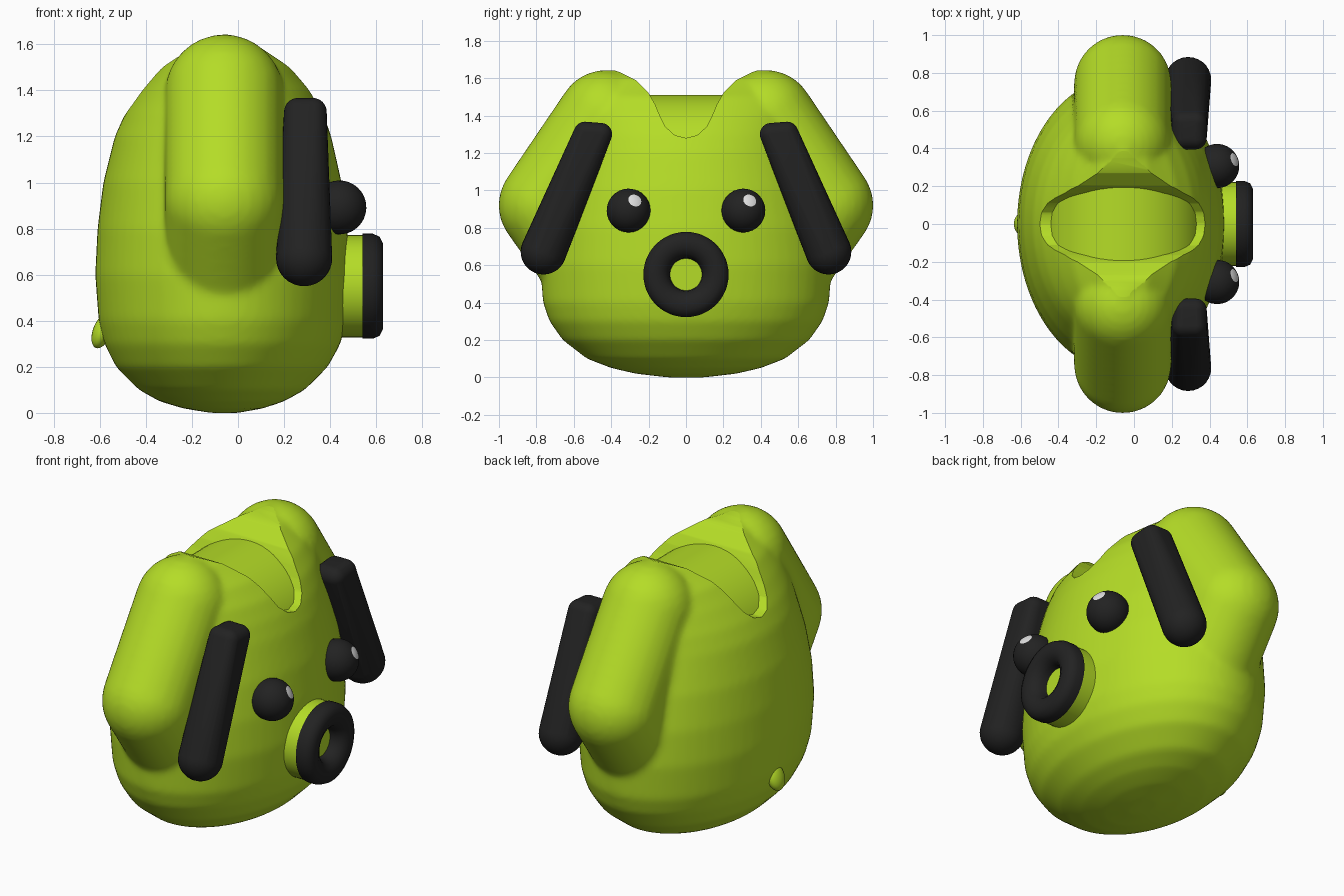
import bpy, bmesh
from math import cos, sin, pi, radians
from mathutils import Matrix, Vector

cube = bpy.data.objects.get("Cube")
if cube:
    bpy.data.objects.remove(cube)


def material(name, colour):
    mat = bpy.data.materials.new(name)
    mat.use_nodes = True
    rgba = (*colour, 1)
    mat.diffuse_color = rgba
    mat.node_tree.nodes["Principled BSDF"].inputs["Base Color"].default_value = rgba
    return mat


LIME = material("lime green", (0.46, 0.72, 0.02))
BLACK = material("soft black", (0.016, 0.016, 0.016))
WHITE = material("white", (0.75, 0.75, 0.75))


def finish(name, bm, *mats, angle=40):
    bmesh.ops.recalc_face_normals(bm, faces=bm.faces)
    mesh = bpy.data.meshes.new(name)
    bm.to_mesh(mesh)
    bm.free()
    for mat in mats:
        mesh.materials.append(mat)
    mesh.shade_smooth()
    mesh.set_sharp_from_angle(angle=radians(angle))
    obj = bpy.data.objects.new(name, mesh)
    bpy.context.collection.objects.link(obj)
    return obj


def skin_rings(bm, rings):
    """Bridge equal point rings and close both ends."""
    rows = [[bm.verts.new(p) for p in ring] for ring in rings]
    n = len(rows[0])
    for a, b in zip(rows, rows[1:]):
        for i in range(n):
            j = (i + 1) % n
            bm.faces.new((a[i], a[j], b[j], b[i]))
    bm.faces.new(rows[0])
    bm.faces.new(rows[-1])


def sphere_hull(balls):
    """Convex hull around balls given as (x, y, z, radius)."""
    bm = bmesh.new()
    for x, y, z, r in balls:
        bmesh.ops.create_uvsphere(bm, u_segments=28, v_segments=16, radius=r,
                                  matrix=Matrix.Translation((x, y, z)))
    bmesh.ops.delete(bm, geom=bm.faces[:], context='FACES_ONLY')
    bmesh.ops.delete(bm, geom=bm.edges[:], context='EDGES_FACES') if bm.edges else None
    if not bm.verts:
        return sphere_hull_points(balls)
    hull = bmesh.ops.convex_hull(bm, input=bm.verts[:])
    loose = [v for v in bm.verts if not v.link_faces]
    bmesh.ops.delete(bm, geom=loose, context='VERTS')
    return bm


def sphere_hull_points(balls):
    bm = bmesh.new()
    for x, y, z, r in balls:
        for i in range(1, 16):
            t = pi * i / 16
            for k in range(28):
                a = 2 * pi * k / 28
                bm.verts.new((x + r * sin(t) * cos(a), y + r * sin(t) * sin(a), z + r * cos(t)))
    bmesh.ops.convex_hull(bm, input=bm.verts[:])
    loose = [v for v in bm.verts if not v.link_faces]
    bmesh.ops.delete(bm, geom=loose, context='VERTS')
    return bm


# Body: oval sections as (height, back x, front x, half width)
SECTIONS = [
    (0.0, -0.12, 0.0, 0.1), (0.02, -0.24, 0.11, 0.27), (0.05, -0.34, 0.2, 0.4),
    (0.1, -0.43, 0.29, 0.53), (0.2, -0.53, 0.39, 0.66), (0.3, -0.58, 0.445, 0.73),
    (0.4, -0.605, 0.47, 0.765), (0.6, -0.62, 0.485, 0.78), (0.8, -0.61, 0.475, 0.765),
    (1.0, -0.585, 0.45, 0.72), (1.2, -0.535, 0.405, 0.66), (1.3, -0.49, 0.37, 0.64),
    (1.4, -0.425, 0.32, 0.62), (1.5, -0.345, 0.24, 0.59), (1.6, -0.2, 0.1, 0.53),
    (1.645, -0.08, -0.03, 0.45)]
rings = []
for z, back, front, half in SECTIONS:
    cx, rx = (back + front) / 2, (front - back) / 2
    rings.append([(cx + rx * cos(2 * pi * i / 64), half * sin(2 * pi * i / 64), z)
                  for i in range(64)])
bm = bmesh.new()
skin_rings(bm, rings)

# Folded ears, blended into the body
for side in (1, -1):
    ear = sphere_hull([(-0.06, side * y, z, 0.258) for y, z in
                       ((0.43, 1.385), (0.745, 0.92), (0.56, 0.66))])
    temp = bpy.data.meshes.new("temp")
    ear.to_mesh(temp)
    ear.free()
    bm.from_mesh(temp)
    bpy.data.meshes.remove(temp)
body = finish("body", bm, LIME)

# Rounded notch between the ears
half = [(0.06, 1.295), (0.11, 1.34), (0.14, 1.4), (0.165, 1.46), (0.2, 1.52),
        (0.27, 1.59), (0.35, 1.63), (0.44, 1.66), (0.44, 1.8)]
outline = [(-y, z) for y, z in reversed(half)] + [(0, 1.28)] + half
bm = bmesh.new()
skin_rings(bm, [[(x, y, z) for y, z in outline] for x in (-1, 1)])
cutter = finish("notch_cutter", bm)
cutter.hide_render = True

remesh = body.modifiers.new("Blend", 'REMESH')
remesh.mode = 'VOXEL'
remesh.voxel_size = 0.018
smooth = body.modifiers.new("Soften", 'SMOOTH')
smooth.factor = 0.5
smooth.iterations = 8
cut = body.modifiers.new("Notch", 'BOOLEAN')
cut.operation = 'DIFFERENCE'
cut.solver = 'EXACT'
cut.object = cutter
graph = bpy.context.evaluated_depsgraph_get()
mesh = bpy.data.meshes.new_from_object(body.evaluated_get(graph))
body.modifiers.clear()
body.data = mesh
mesh.materials.clear()
mesh.materials.append(LIME)
mesh.polygons.foreach_set("material_index", [0] * len(mesh.polygons))
mesh.shade_smooth()
mesh.set_sharp_from_angle(angle=radians(40))
bpy.data.objects.remove(cutter)

# Arched crown inside the notch
bm = bmesh.new()
arch = [(-0.055 + 0.43 * cos(pi * i / 32), 1.1 + 0.41 * sin(pi * i / 32)) for i in range(33)]
skin_rings(bm, [[(x, y, z) for x, z in arch] for y in (-0.23, 0.23)])
finish("crown", bm, LIME)


def lathe_x(profile, z, segments=48):
    """Revolve a closed (radius, x) profile about an x axis at height z."""
    bm = bmesh.new()
    rows = []
    for k in range(segments):
        a = 2 * pi * k / segments
        rows.append([bm.verts.new((x, r * cos(a), z + r * sin(a))) for r, x in profile])
    n = len(profile)
    for k in range(segments):
        a, b = rows[k], rows[(k + 1) % segments]
        for i in range(n):
            j = (i + 1) % n
            bm.faces.new((a[i], a[j], b[j], b[i]))
    return bm


# Muzzle and nose ring
bm = bmesh.new()
turn = Matrix.Translation((0.42, 0, 0.55)) @ Matrix.Rotation(pi / 2, 4, 'Y')
bmesh.ops.create_cone(bm, cap_ends=True, segments=48, radius1=0.222, radius2=0.222,
                      depth=0.25, matrix=turn)
finish("muzzle", bm, LIME)
ring = [(0.228, 0.54), (0.228, 0.585), (0.215, 0.615), (0.185, 0.63), (0.145, 0.63),
        (0.11, 0.612), (0.09, 0.58), (0.085, 0.54)]
finish("nose_ring", lathe_x(ring, 0.55), BLACK, angle=60)

# Eyes with a catchlight cap, and dark ear patches
glint = Vector((0.82, 0.3, 0.48)).normalized()
for side, label in ((1, "left"), (-1, "right")):
    bm = bmesh.new()
    bmesh.ops.create_uvsphere(bm, u_segments=32, v_segments=30, radius=0.117)
    for face in bm.faces:
        face.material_index = int(face.calc_center_median().z > 0.117 * cos(0.3))
    spin = Vector((0, 0, 1)).rotation_difference(glint).to_matrix().to_4x4()
    bm.transform(Matrix.Translation((0.44, side * 0.307, 0.892)) @ spin)
    finish(label + "_eye", bm, BLACK, WHITE)

    top = [(x, side * y, z, 0.06) for x in (0.26, 0.325)
           for y, z in ((0.455, 1.3), (0.54, 1.307))]
    patch = sphere_hull(top + [(0.287, side * 0.762, 0.672, 0.122)])
    finish(label + "_ear_patch", patch, BLACK, angle=60)

# Tail stub
bm = bmesh.new()
bmesh.ops.create_uvsphere(bm, u_segments=24, v_segments=16, radius=1)
bm.transform(Matrix.Translation((-0.59, 0, 0.355)) @ Matrix.Rotation(radians(20), 4, 'Y')
             @ Matrix.Diagonal((0.04, 0.06, 0.078, 1)))
finish("tail", bm, LIME)
